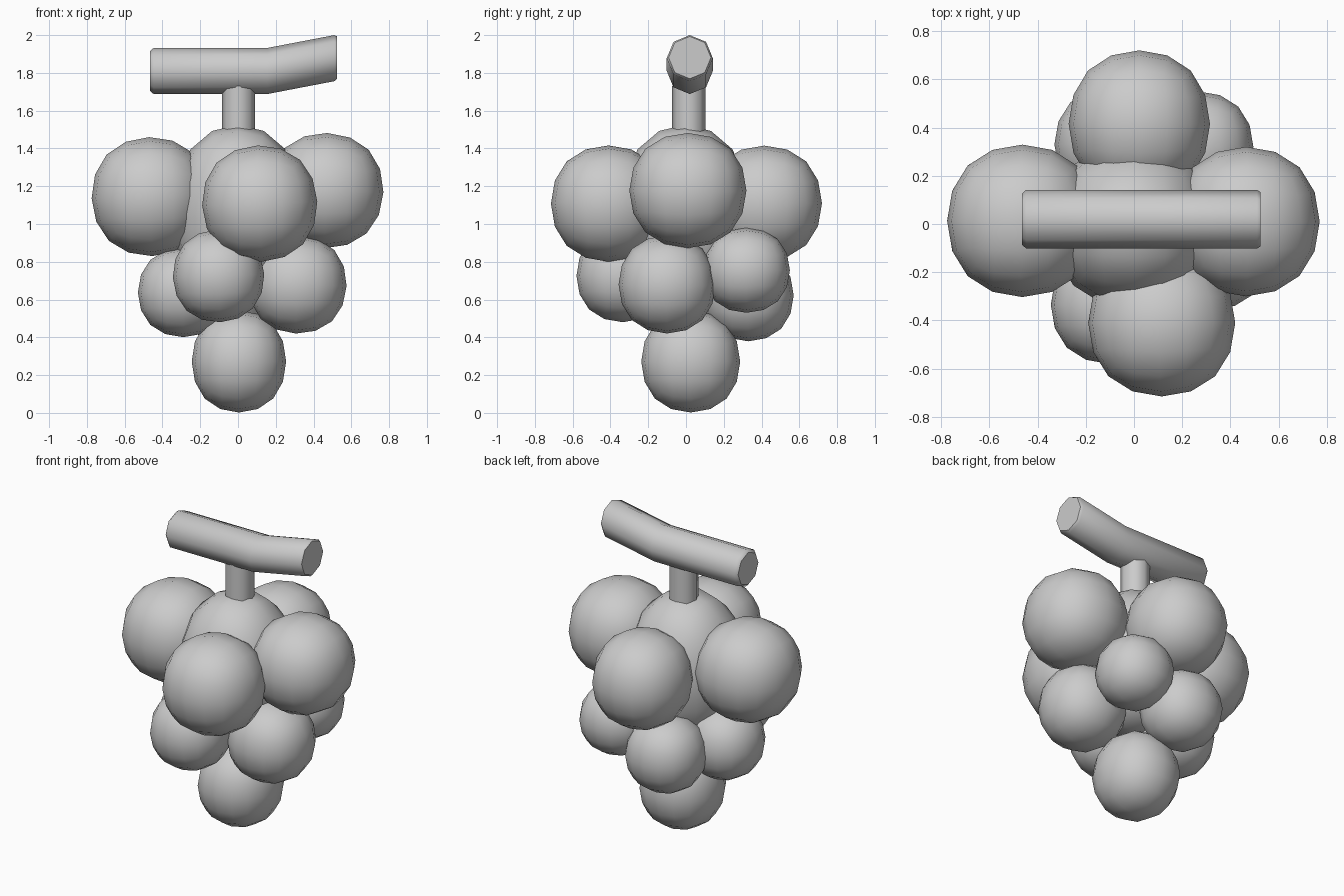
import bpy, bmesh
from math import sin, cos, pi, radians

if "Cube" in bpy.data.objects:
    bpy.data.objects.remove(bpy.data.objects["Cube"])

CUBE_LIMIT = 0.8395  # how far a subdivided cube's face centre shrinks


def grape(name, centre, half, tilt=0):
    """Rounded-cube grape with the given half extents."""
    bpy.ops.mesh.primitive_cube_add(size=2, location=centre, rotation=(0, radians(tilt), 0))
    ob = bpy.context.object
    ob.name = name
    ob.scale = [h / CUBE_LIMIT for h in half]
    sub = ob.modifiers.new("round", 'SUBSURF')
    sub.levels = sub.render_levels = 2
    bpy.ops.object.shade_smooth()
    return ob


def tube(name, rings, axis, sides=8):
    """Skin octagonal rings (x, y, z, radius) lying across the given axis."""
    bm = bmesh.new()
    loops = []
    for x, y, z, r in rings:
        loop = []
        for i in range(sides):
            a, b = r * cos(2 * pi * i / sides), r * sin(2 * pi * i / sides)
            loop.append(bm.verts.new((x, y + a, z + b) if axis == 'X' else (x + a, y + b, z)))
        loops.append(loop)
    for p, q in zip(loops, loops[1:]):
        for i in range(sides):
            j = (i + 1) % sides
            bm.faces.new((p[i], p[j], q[j], q[i])).smooth = True
    bm.faces.new(loops[0][::-1])
    bm.faces.new(loops[-1])
    bmesh.ops.recalc_face_normals(bm, faces=bm.faces)
    me = bpy.data.meshes.new(name)
    bm.to_mesh(me)
    bm.free()
    ob = bpy.data.objects.new(name, me)
    bpy.context.collection.objects.link(ob)
    return ob


# Core of the bunch
grape("core", (0, -0.005, 1.055), (0.345, 0.345, 0.47))

# Upper tier of four large grapes
grape("upper_grape_left", (-0.463, 0.013, 1.145), (0.312, 0.316, 0.315), -1.5)
grape("upper_grape_right", (0.465, 0.01, 1.177), (0.305, 0.31, 0.305), 1.5)
grape("upper_grape_front", (0.115, -0.41, 1.108), (0.305, 0.305, 0.308), -2)
grape("upper_grape_back", (0.022, 0.415, 1.11), (0.293, 0.305, 0.305))

# Lower tier of five smaller grapes
grape("lower_grape_front", (-0.103, -0.335, 0.725), (0.242, 0.245, 0.245), -2)
grape("lower_grape_right", (0.315, -0.1, 0.68), (0.26, 0.257, 0.26), 2)
grape("lower_grape_back_right", (0.265, 0.32, 0.755), (0.23, 0.23, 0.225))
grape("lower_grape_back", (-0.088, 0.33, 0.622), (0.242, 0.24, 0.243))
grape("lower_grape_left", (-0.29, 0.015, 0.638), (0.24, 0.24, 0.237))

# Grape at the tip
grape("bottom_grape", (0.005, 0.025, 0.272), (0.25, 0.262, 0.27))

# Stem and bent branch with slightly chamfered ends
tube("stem", [(0.003, 0.015, 1.42, 0.088), (0.003, 0.015, 1.73, 0.088)], 'Z')
tube("branch", [(-0.465, 0.02, 1.81, 0.105), (-0.447, 0.02, 1.81, 0.122),
                (0.155, 0.02, 1.81, 0.122), (0.51, 0.02, 1.878, 0.122),
                (0.525, 0.02, 1.881, 0.112)], 'X')
